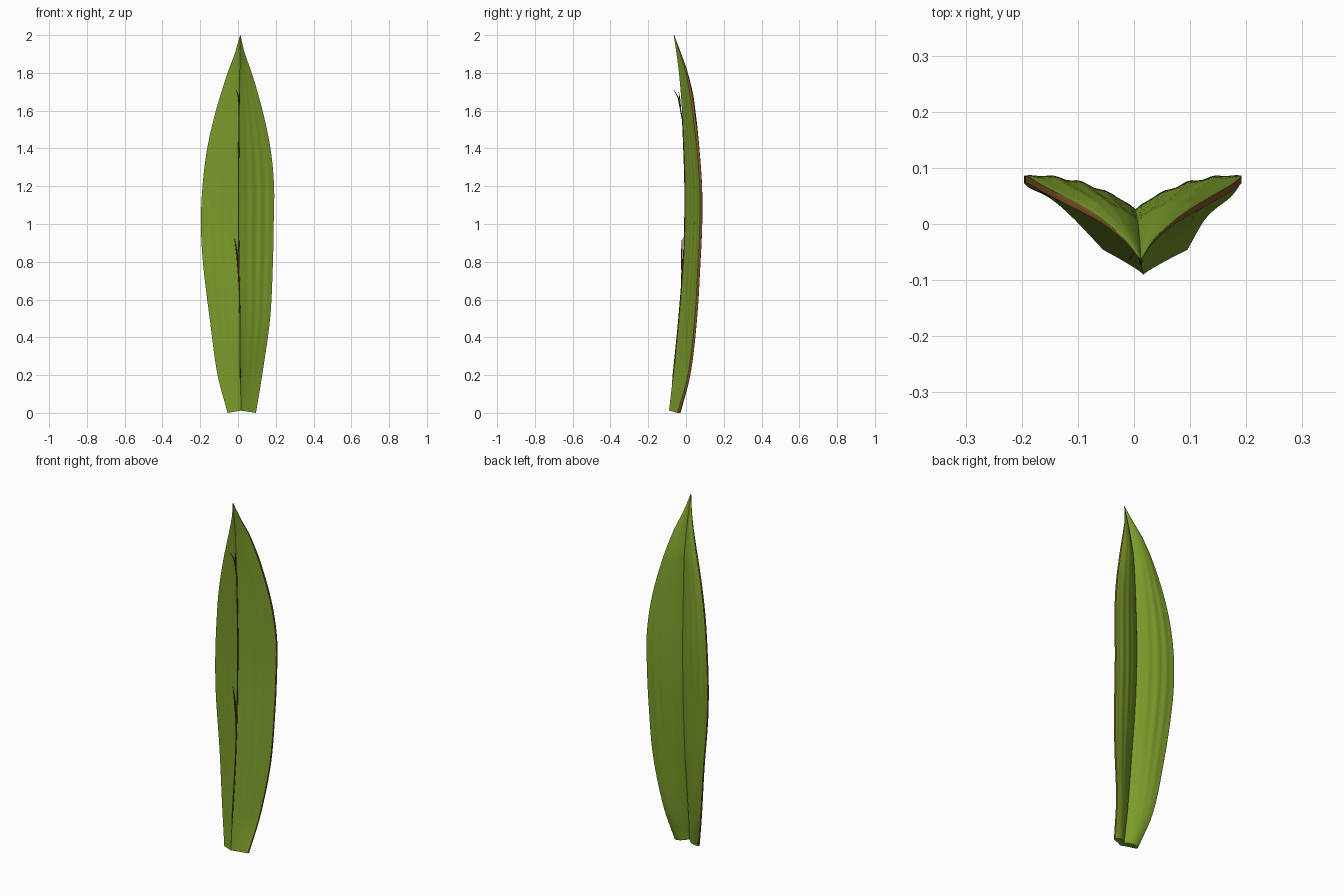
import bpy
import bmesh
import math

default_cube = bpy.data.objects.get("Cube")
if default_cube:
    bpy.data.objects.remove(default_cube, do_unlink=True)


def make_material(name, colour):
    material = bpy.data.materials.new(name)
    material.use_nodes = True
    material.diffuse_color = colour
    shader = next(n for n in material.node_tree.nodes if n.type == 'BSDF_PRINCIPLED')
    shader.inputs["Base Color"].default_value = colour
    shader.inputs["Roughness"].default_value = 0.7
    return material


leaf_green = make_material("leaf green", (0.2, 0.335, 0.024, 1))
rim_brown = make_material("rim brown", (0.23, 0.095, 0.02, 1))
vein_brown = make_material("vein brown", (0.13, 0.048, 0.017, 1))

# Leaf stations: height, left edge x, midrib x, right edge x, midrib y, edge y
STATIONS = [
    (0.0, -0.055, 0.017, 0.095, -0.09, -0.046),
    (0.2, -0.108, 0.012, 0.128, -0.068, 0.01),
    (0.5, -0.15, 0.01, 0.17, -0.038, 0.046),
    (0.8, -0.186, 0.005, 0.185, -0.015, 0.064),
    (1.0, -0.196, 0.003, 0.189, -0.007, 0.073),
    (1.2, -0.188, 0.003, 0.191, -0.006, 0.072),
    (1.4, -0.163, 0.004, 0.172, -0.012, 0.057),
    (1.6, -0.117, 0.006, 0.13, -0.021, 0.033),
    (1.8, -0.055, 0.009, 0.073, -0.037, 0.0),
    (1.9, -0.018, 0.011, 0.037, -0.05, -0.03),
    (2.0, 0.011, 0.012, 0.013, -0.065, -0.063),
]


def slope(i, k):
    a, b = STATIONS[max(i - 1, 0)], STATIONS[min(i + 1, len(STATIONS) - 1)]
    return (b[k] - a[k]) / (b[0] - a[0])


def station(z):
    """Smoothly interpolate the leaf measurements at one height."""
    i = max(j for j in range(len(STATIONS) - 1) if STATIONS[j][0] <= z)
    a, b = STATIONS[i], STATIONS[i + 1]
    h = b[0] - a[0]
    t = (z - a[0]) / h
    ease = t * t * (3 - 2 * t)
    return [a[k] + (b[k] - a[k]) * ease
            + h * t * (1 - t) * ((1 - t) * slope(i, k) - t * slope(i + 1, k))
            for k in range(1, 6)]


def leaf_point(z, u, back):
    """Point across the folded blade; u runs from left edge to right edge."""
    left, mid, right, ridge, edge = station(z)
    side = abs(u)
    taper = min(1, (2 - z) * 3 + 0.04)
    x = mid + side * ((right if u > 0 else left) - mid)
    y = ridge + (edge - ridge) * side ** 0.88
    # Long ribs fade out at the midrib, rim, base and tip
    arch = math.sin(side * math.pi)
    ribs = 0.0025 if u > 0 or back else 0.001
    y += ribs * math.sin(z * math.pi / 2) ** 2 * arch * math.cos(side * math.tau * 4)
    if back:
        y += taper * (0.012 + 0.02 * (1 - side) + 0.015 * max(arch, 0) ** 0.8)
    lift = 0.012 * (1 - side) * max(0, 1 - z * 5)
    return x, y, z + lift


# Blade: closed rings lofted from base to tip
ROWS, HALF = 64, 28
across = [math.sin(j / HALF * math.pi / 2) for j in range(-HALF, HALF + 1)]
ring = [(u, False) for u in across] + [(u, True) for u in reversed(across)]
rim_columns = (len(across) - 1, len(ring) - 1)

bm = bmesh.new()
rows = []
for r in range(ROWS + 1):
    z = 2 * r / ROWS
    rows.append([bm.verts.new(leaf_point(z, u, back)) for u, back in ring])
for low, high in zip(rows, rows[1:]):
    for j in range(len(ring)):
        n = (j + 1) % len(ring)
        face = bm.faces.new((low[j], low[n], high[n], high[j]))
        face.material_index = int(j in rim_columns)

# Close both ends with strips between the front and back skins
for row in (rows[0], rows[-1]):
    for j in range(len(across) - 1):
        bm.faces.new((row[j], row[j + 1], row[-j - 2], row[-j - 1]))
bmesh.ops.recalc_face_normals(bm, faces=bm.faces)

mesh = bpy.data.meshes.new("leaf_blade")
bm.to_mesh(mesh)
bm.free()
mesh.materials.append(leaf_green)
mesh.materials.append(rim_brown)
blade = bpy.data.objects.new("leaf_blade", mesh)
bpy.context.collection.objects.link(blade)
bpy.context.view_layer.objects.active = blade
blade.select_set(True)
bpy.ops.object.shade_smooth_by_angle(angle=math.radians(50))


def tube(name, points, radius):
    """Thin strand with tapering ends."""
    curve = bpy.data.curves.new(name, 'CURVE')
    curve.dimensions = '3D'
    curve.bevel_depth = radius
    curve.bevel_resolution = 2
    curve.use_fill_caps = True
    spline = curve.splines.new('POLY')
    spline.points.add(len(points) - 1)
    spline.use_smooth = True
    for i, (p, co) in enumerate(zip(spline.points, points)):
        p.co = (*co, 1)
        p.radius = 0.3 if i in (0, len(points) - 1) else 1
    curve.materials.append(vein_brown)
    obj = bpy.data.objects.new(name, curve)
    bpy.context.collection.objects.link(obj)


# Dry vein along the front fold, peeling away near the top
vein = [leaf_point(0.15 + 0.05 * i, 0, False) for i in range(29)]
vein += [(0.006, -0.032, 1.62), (0.003, -0.042, 1.67), (-0.009, -0.064, 1.71)]
tube("midrib_vein", vein, 0.003)
tube("upper_splinter", [(0.006, -0.026, 1.6), (0.008, -0.033, 1.66), (0.009, -0.038, 1.7)], 0.003)

# Loose splinter halfway up
tube("middle_splinter", [(0.006, -0.026, 0.64), (0.002, -0.021, 0.75),
                         (-0.005, -0.023, 0.84), (-0.018, -0.021, 0.92)], 0.004)
